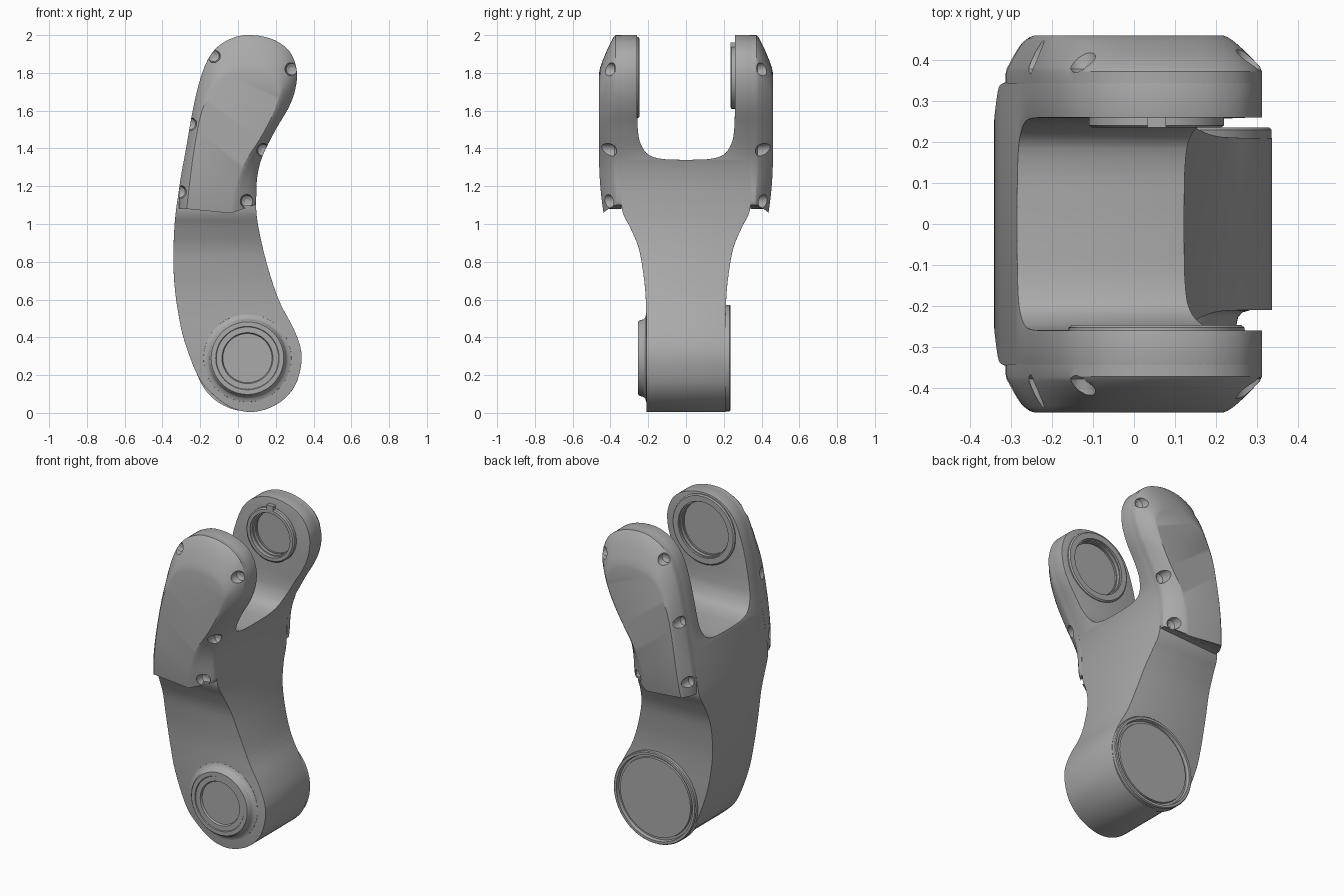
import bpy, bmesh, math
from mathutils import Vector

if "Cube" in bpy.data.objects:
    bpy.data.objects.remove(bpy.data.objects["Cube"])

grey = bpy.data.materials.new("satin grey")
grey.use_nodes = True
grey.diffuse_color = (0.4, 0.4, 0.4, 1)
grey.node_tree.nodes["Principled BSDF"].inputs["Base Color"].default_value = (0.4, 0.4, 0.4, 1)


def spline(points, steps=5):
    """Smooth open curve through 2D points."""
    p = [Vector(q) for q in points]
    p = [2 * p[0] - p[1]] + p + [2 * p[-1] - p[-2]]
    out = []
    for i in range(1, len(p) - 2):
        a, b, c, d = p[i - 1:i + 3]
        for s in range(steps):
            t = s / steps
            out.append(0.5 * (2 * b + (c - a) * t + (2 * a - 5 * b + 4 * c - d) * t * t
                              + (3 * b - a - 3 * c + d) * t ** 3))
    return out + [p[-2]]


def finish(name, bm):
    bmesh.ops.recalc_face_normals(bm, faces=bm.faces)
    mesh = bpy.data.meshes.new(name)
    bm.to_mesh(mesh)
    bm.free()
    mesh.materials.append(grey)
    obj = bpy.data.objects.new(name, mesh)
    bpy.context.collection.objects.link(obj)
    return obj


def activate(obj):
    bpy.ops.object.select_all(action='DESELECT')
    obj.select_set(True)
    bpy.context.view_layer.objects.active = obj


def smooth(obj, angle=35):
    activate(obj)
    bpy.ops.object.shade_smooth_by_angle(angle=math.radians(angle))


def boolean(obj, cutter, operation):
    mod = obj.modifiers.new("cut", 'BOOLEAN')
    mod.operation, mod.solver, mod.object = operation, 'EXACT', cutter
    activate(obj)
    bpy.ops.object.modifier_apply(modifier=mod.name)
    bpy.data.objects.remove(cutter)


def prism(name, outline, place):
    """Closed outline extruded between the two ends given by place(point, end)."""
    bm = bmesh.new()
    ends = [[bm.verts.new(place(p, s)) for p in outline] for s in (-1, 1)]
    bm.faces.new(ends[0])
    bm.faces.new(ends[1])
    n = len(outline)
    for i in range(n):
        j = (i + 1) % n
        bm.faces.new((ends[0][i], ends[0][j], ends[1][j], ends[1][i]))
    return finish(name, bm)


def lathe(name, profile, x, z, side=1, segments=64):
    """Turn a (radius, depth) profile about an axis parallel to y."""
    bm = bmesh.new()
    rings = []
    for r, y in profile:
        rings.append([bm.verts.new((x + r * math.cos(a), side * y, z + r * math.sin(a)))
                      for a in (math.tau * k / segments for k in range(segments))])
    for a, b in zip(rings, rings[1:]):
        for k in range(segments):
            m = (k + 1) % segments
            bm.faces.new((a[k], a[m], b[m], b[k]))
    bm.faces.new(rings[0])
    bm.faces.new(rings[-1])
    return finish(name, bm)


# Side outline: curved back edge, rounded head, waisted front edge
HEAD = [(-.31, 1.2), (-.275, 1.4), (-.24, 1.6), (-.205, 1.75), (-.16, 1.87), (-.1, 1.945),
        (-.02, 1.988), (.05, 2), (.13, 1.993), (.21, 1.965), (.275, 1.91), (.31, 1.82),
        (.305, 1.72), (.27, 1.62), (.2, 1.5), (.13, 1.36), (.102, 1.25)]
LOWER = [(.095, 1.13), (.105, 1), (.15, .8), (.215, .6), (.29, .455), (.33, .35), (.335, .26),
         (.305, .15), (.24, .07), (.15, .02), (.055, .005), (-.04, .03), (-.13, .095),
         (-.21, .19), (-.285, .385), (-.32, .55), (-.338, .7), (-.342, .85), (-.333, 1.03)]
outline = spline(HEAD + LOWER + HEAD[:1])[:-1]
link_body = prism("link_body", outline, lambda p, s: (p.x, s * .5, p.y))

# Fork shape seen from the side: narrow foot, flared shoulders, U slot
outer = [Vector((.21, -.1))] + spline([(.21, .5), (.214, .62), (.225, .73), (.25, .87),
                                       (.295, .98), (.335, 1.06), (.345, 1.15)])
slot = [Vector((.345, 2.1)), Vector((.26, 2.1))] + spline(
    [(.26, 1.65), (.255, 1.5), (.24, 1.425), (.2, 1.368), (.13, 1.345), (.03, 1.34)])
half = outer + slot
fork = half + [Vector((-p.x, p.y)) for p in reversed(half)]
boolean(link_body, prism("fork_cutter", fork, lambda p, s: (s, p.x, p.y)), 'INTERSECT')

# Soften the rim edges
bev = link_body.modifiers.new("soft_edges", 'BEVEL')
bev.width, bev.segments, bev.angle_limit = .018, 3, math.radians(50)
activate(link_body)
bpy.ops.object.modifier_apply(modifier=bev.name)

# Bearing sockets in both cheeks
HX, HZ = .055, 1.775
for side, radius in ((1, .13), (-1, .165)):
    boolean(link_body, lathe("socket_cutter", [(radius, .2), (radius, .33)], HX, HZ, side), 'DIFFERENCE')
smooth(link_body)


def bearing_ring(name, side, r_out, r_in, lip):
    ring = lathe(name, [(r_in, .33), (r_in, .28), (r_in + .012, .28), (r_in + .012, lip),
                        (r_out - .008, lip), (r_out, lip + .006), (r_out, .29)], HX, HZ, side)
    smooth(ring)


bearing_ring("back_bearing_ring", 1, .165, .125, .235)
bearing_ring("front_bearing_ring", -1, .215, .16, .247)

# Small locating key above the back bearing
bm = bmesh.new()
bmesh.ops.create_cube(bm, size=1)
bmesh.ops.scale(bm, vec=(.045, .03, .03), verts=bm.verts)
bmesh.ops.translate(bm, vec=(HX, .25, 1.945), verts=bm.verts)
finish("locating_key", bm)

# Cheek covers: seam outline rising through a chamfer to a smaller outer face
RIM = [(-.312, 1.08)] + HEAD + [(.096, 1.13), (.09, 1.1)]
FACE = [(-.275, 1.08), (-.262, 1.2), (-.235, 1.4), (-.2, 1.58), (-.165, 1.67), (-.12, 1.75),
        (-.07, 1.79), (-.01, 1.81), (.05, 1.815), (.11, 1.81), (.165, 1.795), (.205, 1.76),
        (.225, 1.71), (.215, 1.65), (.18, 1.56), (.12, 1.45), (.05, 1.34), (.005, 1.24),
        (-.02, 1.13), (-.03, 1.06)]
BOLTS = [(-.13, 1.89), (.285, 1.82), (-.255, 1.53), (.135, 1.39), (-.31, 1.17), (.048, 1.12)]


def cheek_cover(name, side):
    rim, face = spline(RIM, 4), spline(FACE, 4)
    bm = bmesh.new()
    layers = []
    for y, mix in ((.342, 0), (.372, 0), (.384, .06), (.42, .45), (.444, .76), (.454, .92), (.46, 1.08)):
        row = []
        for a, b in zip(rim, face):
            p = a.lerp(b, mix)
            droop = .025 * max(0, (1.35 - p.y) / .3) ** 2 * (y - .342) / .118
            row.append(bm.verts.new((p.x, side * (y - droop), p.y)))
        layers.append(row)
    n = len(rim)
    for a, b in zip(layers, layers[1:]):
        for i in range(n):
            j = (i + 1) % n
            bm.faces.new((a[i], a[j], b[j], b[i]))
    # Close both sides with strips running across the cover
    for row in (layers[0], layers[-1]):
        for i in range(n // 2):
            quad = [row[i], row[i + 1], row[n - 2 - i], row[n - 1 - i]]
            quad = list(dict.fromkeys(quad))
            if len(quad) > 2:
                bm.faces.new(quad)
    cover = finish(name, bm)
    for x, z in BOLTS:
        cutter = lathe("bolt_cutter", [(.012, .368), (.03, .378), (.036, .4), (.036, .6)], x, z, side, 20)
        boolean(cover, cutter, 'DIFFERENCE')
    smooth(cover, 28)


cheek_cover("front_cheek_cover", -1)
cheek_cover("back_cheek_cover", 1)

# Foot joint: stepped boss in front, wide flange behind
smooth(lathe("front_boss", [(.235, .2), (.232, .211), (.214, .216), (.204, .228), (.2, .246), (.192, .255),
                            (.168, .255), (.165, .25), (.135, .25), (.13, .238)], .05, .29, -1))
smooth(lathe("back_flange", [(.282, .18), (.282, .23), (.277, .235), (.262, .235), (.258, .214),
                             (.244, .214), (.242, .226)], .053, .29, 1))
